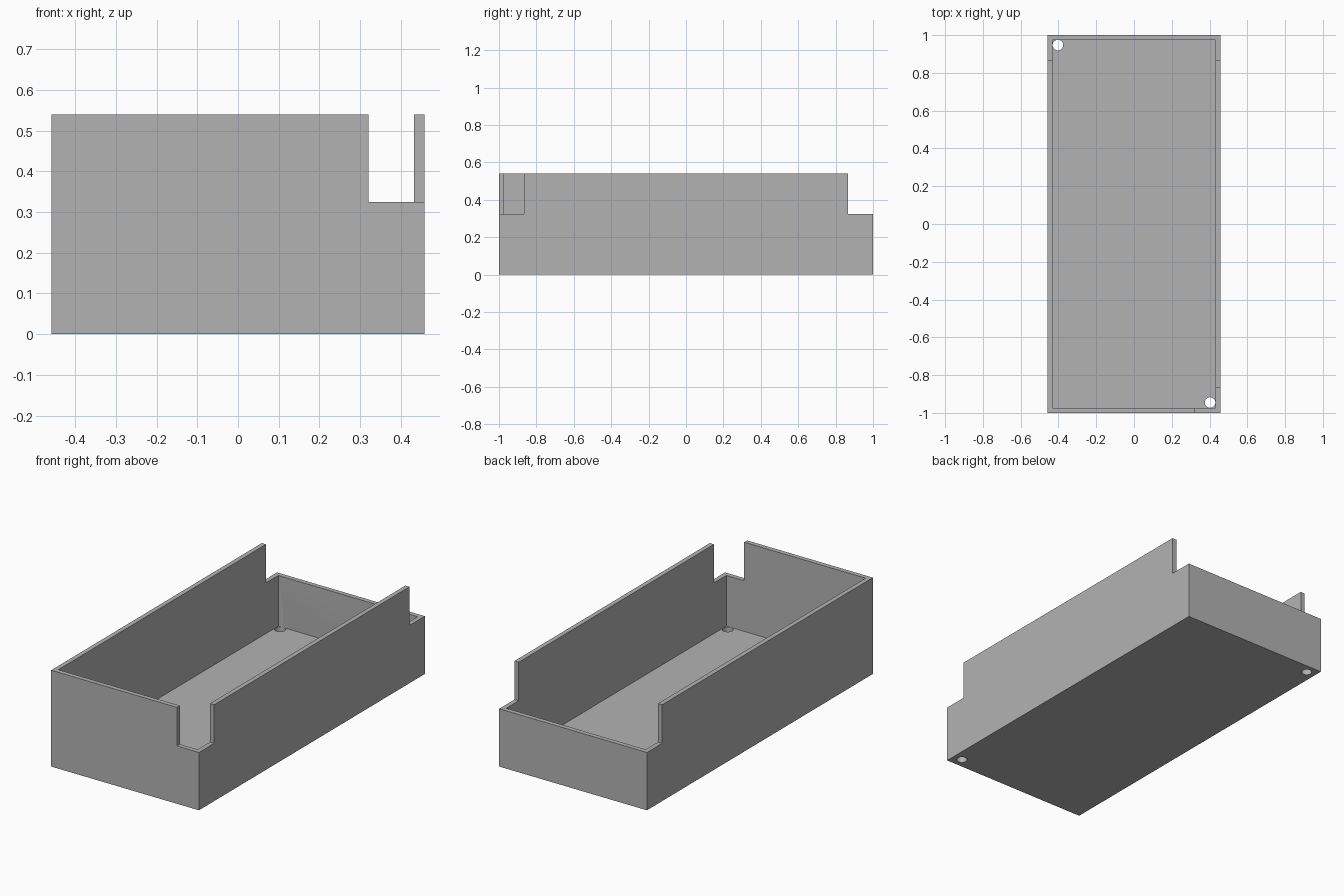
import bpy

cube = bpy.data.objects.get("Cube")
if cube:
    bpy.data.objects.remove(cube, do_unlink=True)

HX, HY, H = 0.458, 1.0, 0.54    # outer half sizes and height
WALL, FLOOR = 0.026, 0.04       # wall and floor thickness
SILL, NOTCH_Y, NOTCH_X = 0.324, 0.865, 0.321
BIG = 1.2                       # reach of cutters beyond the tray

grey = bpy.data.materials.new("plain grey")
grey.use_nodes = True
colour = (0.45, 0.45, 0.45, 1)
grey.diffuse_color = colour
grey.node_tree.nodes["Principled BSDF"].inputs["Base Color"].default_value = colour


def box(name, low, high):
    """Box spanning two opposite corners."""
    bpy.ops.mesh.primitive_cube_add(size=1)
    ob = bpy.context.object
    ob.name = name
    for v in ob.data.vertices:
        v.co = [h if c > 0 else l for c, l, h in zip(v.co, low, high)]
    ob.data.materials.append(grey)
    return ob


def hole(name, x, y):
    bpy.ops.mesh.primitive_cylinder_add(vertices=32, radius=0.028, depth=0.3, location=(x, y, 0))
    ob = bpy.context.object
    ob.name = name
    ob.data.materials.append(grey)
    return ob


# Solid block to be hollowed into the tray
tray = box("tray", (-HX, -HY, 0), (HX, HY, H))

cutters = [
    # Inside space
    box("cavity_cutter", (WALL - HX, WALL - HY, FLOOR), (HX - WALL, HY - WALL, BIG)),
    # Lowered back end, across the full width
    box("back_notch_cutter", (-BIG, NOTCH_Y, SILL), (BIG, BIG, BIG)),
    # Lowered front corner
    box("front_notch_cutter", (NOTCH_X, -BIG, SILL), (BIG, -NOTCH_Y, BIG)),
    # Drain holes in opposite corners of the floor
    hole("back_hole_cutter", -0.403, 0.947),
    hole("front_hole_cutter", 0.403, -0.945),
]

bpy.context.view_layer.objects.active = tray
for cutter in cutters:
    mod = tray.modifiers.new(cutter.name, "BOOLEAN")
    mod.operation = "DIFFERENCE"
    mod.solver = "EXACT"
    mod.object = cutter
    bpy.ops.object.modifier_apply(modifier=mod.name)
    bpy.data.objects.remove(cutter, do_unlink=True)

# Smooth hole walls, crisp edges elsewhere
bpy.ops.object.select_all(action="DESELECT")
tray.select_set(True)
bpy.ops.object.shade_smooth_by_angle()
